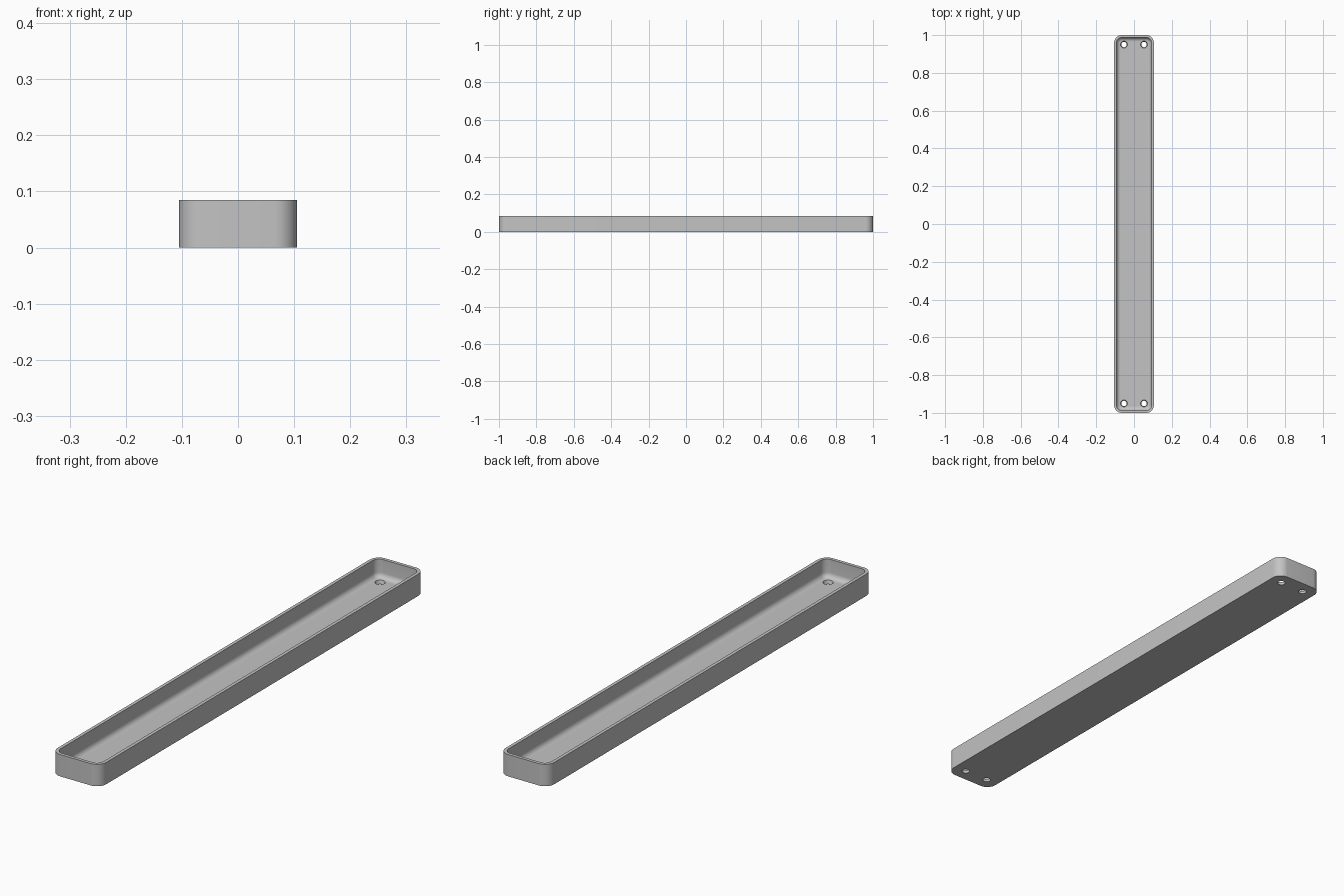
import bpy
import bmesh
from math import pi, cos, sin, radians

cube = bpy.data.objects.get("Cube")
if cube:
    bpy.data.objects.remove(cube, do_unlink=True)

HALF_X, HALF_Y, HEIGHT = 0.105, 1.0, 0.085
CORNER, WALL, FLOOR, FILLET = 0.04, 0.013, 0.014, 0.02
CORNER_STEPS, FILLET_STEPS = 10, 6

grey = bpy.data.materials.new("plain_grey")
grey.use_nodes = True
colour = (0.55, 0.55, 0.55, 1)
grey.diffuse_color = colour
grey.node_tree.nodes["Principled BSDF"].inputs["Base Color"].default_value = colour


def rounded_ring(bm, inset, z):
    """Rounded rectangle of vertices, inset from the outer wall."""
    r = CORNER - inset
    cx, cy = HALF_X - CORNER, HALF_Y - CORNER
    ring = []
    for q, (sx, sy) in enumerate([(1, 1), (-1, 1), (-1, -1), (1, -1)]):
        for i in range(CORNER_STEPS + 1):
            a = (q + i / CORNER_STEPS) * pi / 2
            ring.append(bm.verts.new((sx * cx + r * cos(a), sy * cy + r * sin(a), z)))
    return ring


def make_object(name, bm):
    bmesh.ops.recalc_face_normals(bm, faces=bm.faces)
    mesh = bpy.data.meshes.new(name)
    bm.to_mesh(mesh)
    bm.free()
    mesh.materials.append(grey)
    obj = bpy.data.objects.new(name, mesh)
    bpy.context.collection.objects.link(obj)
    return obj


# Tray section: outer wall, rim, inner wall, then the fillet down to the floor
section = [(0, 0), (0, HEIGHT), (WALL, HEIGHT)]
for i in range(FILLET_STEPS + 1):
    a = i / FILLET_STEPS * pi / 2
    section.append((WALL + FILLET * (1 - cos(a)), FLOOR + FILLET * (1 - sin(a))))

bm = bmesh.new()
rings = [rounded_ring(bm, inset, z) for inset, z in section]
for low, high in zip(rings, rings[1:]):
    for i in range(len(low)):
        j = (i + 1) % len(low)
        bm.faces.new((low[i], low[j], high[j], high[i]))
bm.faces.new(rings[0])
bm.faces.new(rings[-1])
tray = make_object("tray", bm)

# Four tapered screw holes through the floor
bm = bmesh.new()
for x in (-0.053, 0.053):
    for y in (-0.95, 0.95):
        made = bmesh.ops.create_cone(bm, cap_ends=True, segments=32,
                                     radius1=0.014, radius2=0.019, depth=FLOOR + 0.004)
        bmesh.ops.translate(bm, verts=made["verts"], vec=(x, y, FLOOR / 2))
cutter = make_object("screw_hole_cutter", bm)
cutter.hide_render = True

cut = tray.modifiers.new("screw_holes", "BOOLEAN")
cut.operation = "DIFFERENCE"
cut.solver = "EXACT"
cut.object = cutter

bpy.ops.object.select_all(action="DESELECT")
tray.select_set(True)
bpy.context.view_layer.objects.active = tray
bpy.ops.object.modifier_apply(modifier=cut.name)
bpy.data.objects.remove(cutter, do_unlink=True)
bpy.ops.object.shade_smooth_by_angle(angle=radians(35))
